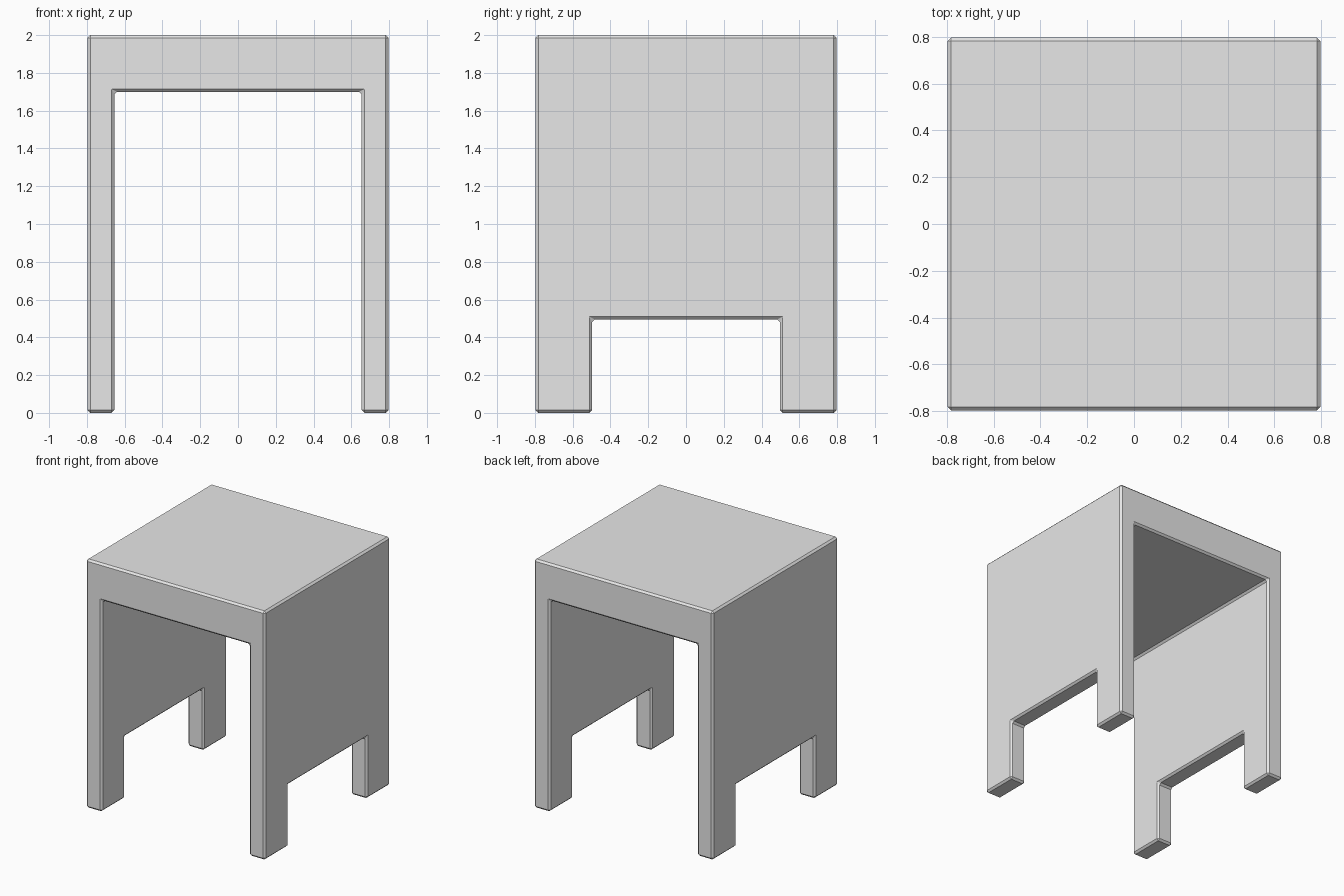
import bpy

cube = bpy.data.objects.get("Cube")
if cube:
    bpy.data.objects.remove(cube, do_unlink=True)

HALF = 0.797      # half width and depth
HEIGHT = 2.0
EDGE = 0.015      # chamfer width


def box(name, low, high):
    """Axis-aligned box between two corners."""
    size = [h - l for l, h in zip(low, high)]
    mid = [(h + l) / 2 for l, h in zip(low, high)]
    bpy.ops.mesh.primitive_cube_add(size=1, location=mid)
    obj = bpy.context.object
    obj.name = name
    obj.scale = size
    bpy.ops.object.transform_apply(location=True, rotation=True, scale=True)
    return obj


def cut(target, cutter):
    """Subtract the cutter, then throw it away."""
    mod = target.modifiers.new("cut", 'BOOLEAN')
    mod.operation = 'DIFFERENCE'
    mod.solver = 'EXACT'
    mod.object = cutter
    bpy.context.view_layer.objects.active = target
    bpy.ops.object.modifier_apply(modifier=mod.name)
    bpy.data.objects.remove(cutter, do_unlink=True)


# Solid block that becomes the stool
stool = box("stool_body", (-HALF, -HALF, 0), (HALF, HALF, HEIGHT))

# Knee space from front to back, leaving a thick seat and two side panels
cut(stool, box("knee_space", (-0.655, -1, -1), (0.655, 1, 1.70)))

# Low notch through both side panels, leaving four feet
cut(stool, box("foot_notch", (-1, -0.497, -1), (1, 0.497, 0.495)))

# Single flat chamfer along every edge
bevel = stool.modifiers.new("chamfer", 'BEVEL')
bevel.width = EDGE
bevel.segments = 1
bevel.limit_method = 'ANGLE'

# Plain grey finish
grey = bpy.data.materials.new("light_grey")
grey.use_nodes = True
colour = (0.8, 0.8, 0.8, 1)
grey.diffuse_color = colour
for node in grey.node_tree.nodes:
    if node.type == 'BSDF_PRINCIPLED':
        node.inputs["Base Color"].default_value = colour
stool.data.materials.clear()
stool.data.materials.append(grey)
